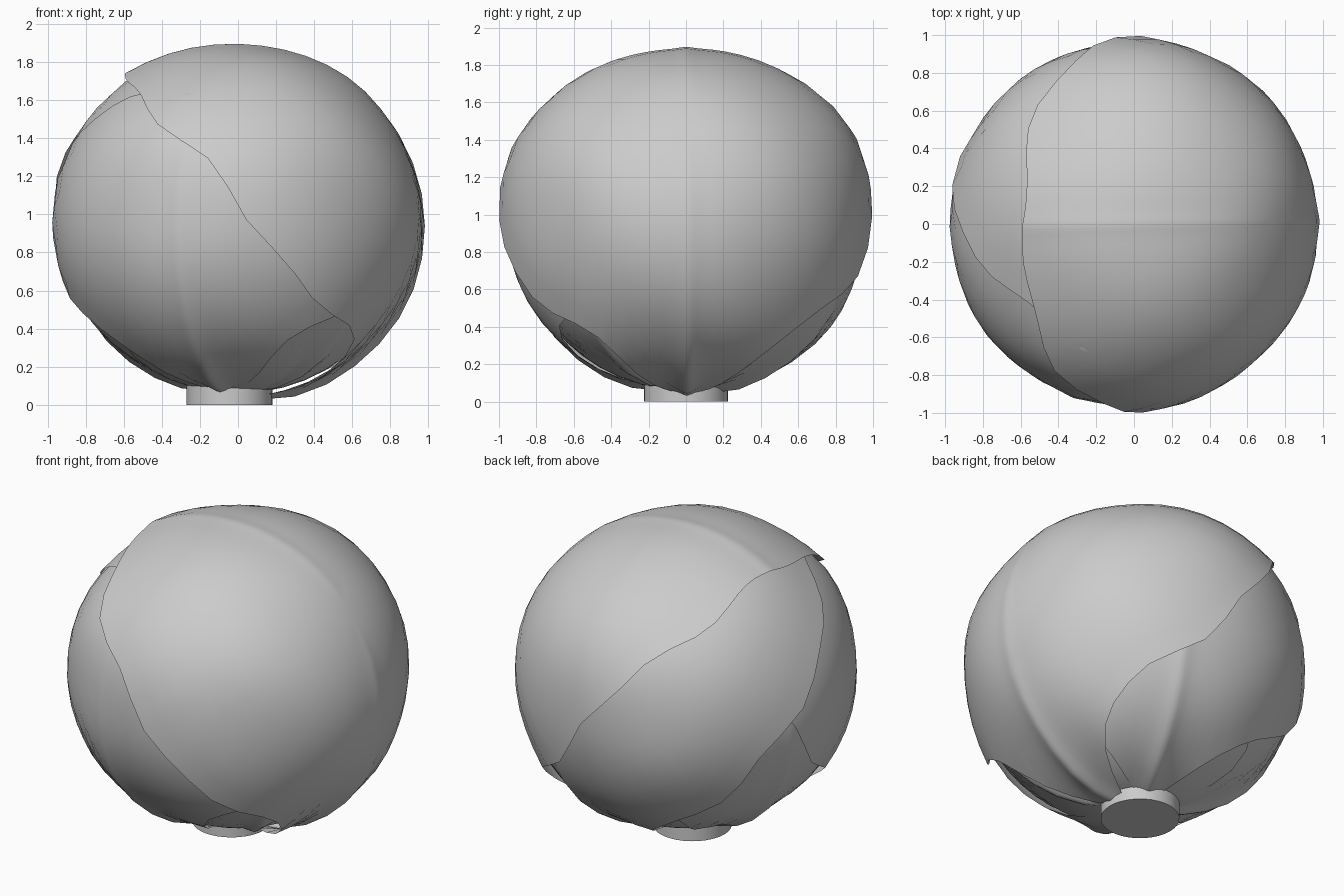
import bpy, bmesh, random
from math import sin, cos, pi, radians, exp
from mathutils import Vector

if "Cube" in bpy.data.objects:
    bpy.data.objects.remove(bpy.data.objects["Cube"])

CENTRE = Vector((0, 0, 0.95))


def finish(bm, name, angle=50):
    bmesh.ops.recalc_face_normals(bm, faces=bm.faces)
    me = bpy.data.meshes.new(name)
    bm.to_mesh(me)
    bm.free()
    ob = bpy.data.objects.new(name, me)
    bpy.context.collection.objects.link(ob)
    bpy.ops.object.select_all(action='DESELECT')
    ob.select_set(True)
    bpy.context.view_layer.objects.active = ob
    bpy.ops.object.shade_smooth_by_angle(angle=radians(angle))
    return ob


def head_point(d, r):
    """Point of the cabbage-shaped ball in direction d: full shoulders at front and back."""
    up = max(0.0, d.z)
    wide = 1.0 + 0.45 * up * up * (1 - up)
    return CENTRE + Vector((d.x * r, d.y * r * wide, d.z * r * 0.968))


def leaf(name, az, tilt, size, shift, seed, spread=88, flare=0.01):
    """Half-ball leaf cupped around a tilted axis, narrowing to a stem at the base."""
    rnd = random.Random(seed)
    ph = [rnd.uniform(0, 2 * pi) for _ in range(2)]
    a, e = radians(az), radians(tilt)
    n = Vector((cos(e) * cos(a), cos(e) * sin(a), sin(e)))
    down = Vector((sin(e) * cos(a), sin(e) * sin(a), -cos(e)))
    side = Vector((-sin(a), cos(a), 0))
    tail_len = 82 + tilt - spread

    def place(rho, th, tail, edge):
        d = cos(rho) * n + sin(rho) * (cos(th) * down + sin(th) * side)
        s = sin(rho) * sin(th)
        low = max(0.0, -d.z) ** 2
        # gentle bumps shared by all leaves
        r = size + 0.007 * sin(5 * d.x + 1) * sin(6 * d.y + 5 * d.z)
        # raised midrib, then edge flare away from the stem
        r += (0.008 + 0.012 * low) * exp(-(s / 0.05) ** 2) * (1 - exp(-rho * 3))
        r += flare * edge ** 8 * (1 - tail)
        # sunken flanks beside the stem
        r -= 0.035 * low * min(1, abs(s) / 0.2) * tail
        p = head_point(d, r)
        h = (p.x ** 2 + p.y ** 2) ** 0.5
        if d.z < 0:
            p.z += 0.05 * exp(-(h / 0.25) ** 2)
            p.x -= 0.04 * exp(-(h / 0.3) ** 2)
        return p + Vector(shift) * (1 - low)

    bm = bmesh.new()
    segs, rings = 56, 12
    centre = bm.verts.new(place(0, 0, 0, 0))
    prev = None
    for i in range(1, rings + 1):
        f = i / rings
        ring = []
        for k in range(segs):
            t = 2 * pi * k / segs
            th = t - 0.4 * sin(2 * t)
            dth = th if th < pi else th - 2 * pi
            tail = exp(-(dth / radians(17)) ** 2)
            wav = 1.5 * sin(5 * th + ph[0]) + 1.2 * sin(9 * th + ph[1])
            reach = spread + tail_len * tail + wav * (1 - tail)
            ring.append(bm.verts.new(place(radians(reach) * f, th, tail, f)))
        for k in range(segs):
            j = (k + 1) % segs
            if prev:
                bm.faces.new((prev[k], ring[k], ring[j], prev[j]))
            else:
                bm.faces.new((centre, ring[k], ring[j]))
        prev = ring
    return finish(bm, name)


# Overlapping leaves, outermost first
leaf("outer_leaf_right", 1, 40, 0.975, (0.0, 0, 0), 3, 87, 0.022)
leaf("outer_leaf_back", 68, 40, 0.957, (-0.016, 0.004, 0), 5, 92, 0.012)
leaf("outer_leaf_front", 252, 40, 0.948, (-0.026, -0.014, 0), 8, 90, 0.008)
leaf("inner_leaf_left", 165, 38, 0.935, (-0.012, 0, 0), 11, 90, 0.0)
leaf("inner_leaf_front", 318, 38, 0.93, (0, 0, 0), 14, 88, 0.0)

# Tight heart filling the inside
bm = bmesh.new()
bmesh.ops.create_uvsphere(bm, u_segments=40, v_segments=24, radius=1)
for v in bm.verts:
    d = v.co.copy()
    v.co = head_point(d, 0.90 + 0.02 * max(0.0, -d.z))
finish(bm, "heart")

# Cut stalk
bm = bmesh.new()
bmesh.ops.create_cone(bm, cap_ends=True, segments=32, radius1=0.225, radius2=0.225, depth=0.1)
bmesh.ops.translate(bm, verts=bm.verts, vec=(-0.045, 0, 0.05))
finish(bm, "stalk", 40)
